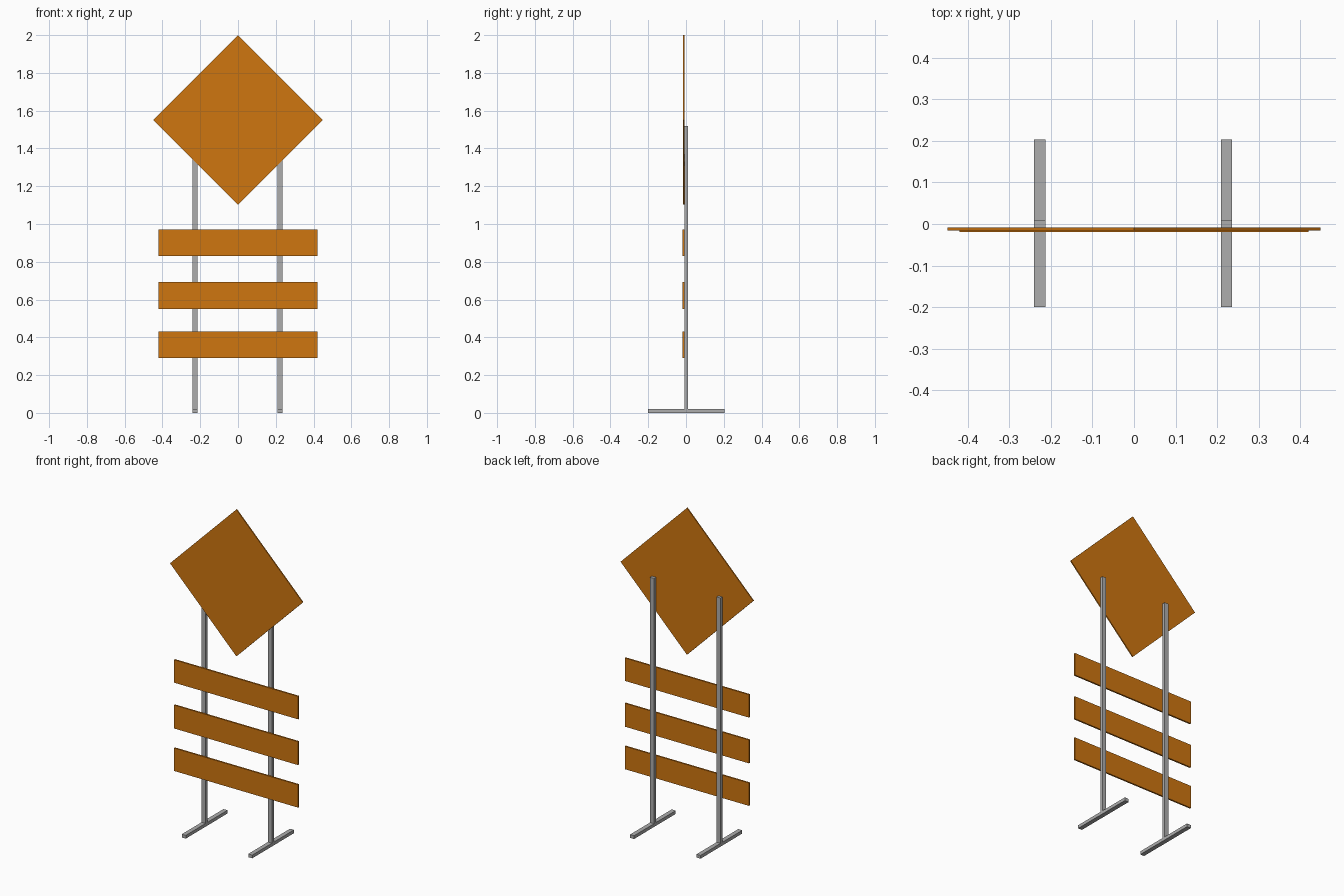
import bpy, math

if "Cube" in bpy.data.objects:
    bpy.data.objects.remove(bpy.data.objects["Cube"])


def material(name, rgb):
    m = bpy.data.materials.new(name)
    m.diffuse_color = (*rgb, 1)
    m.use_nodes = True
    m.node_tree.nodes["Principled BSDF"].inputs["Base Color"].default_value = m.diffuse_color
    return m


orange = material("orange", (0.62, 0.18, 0.005))
grey = material("grey metal", (0.42, 0.42, 0.42))


def box(name, x, y, z, mat, turn=0):
    """Box from (min, max) ranges, optionally turned about the y axis."""
    bpy.ops.mesh.primitive_cube_add(size=1)
    o = bpy.context.object
    o.name = name
    o.location = [(a + b) / 2 for a, b in (x, y, z)]
    o.scale = [b - a for a, b in (x, y, z)]
    o.rotation_euler.y = turn
    o.data.materials.append(mat)
    return o


# Upright posts standing on cross feet
for side, cx in (("left", -0.227), ("right", 0.223)):
    xs = (cx - 0.0135, cx + 0.0135)
    box(side + "_post", xs, (-0.009, 0.01), (0.02, 1.52), grey)
    box(side + "_foot", xs, (-0.2, 0.203), (0, 0.02), grey)

# Horizontal boards
for i, (z0, z1) in enumerate(((0.29, 0.43), (0.55, 0.693), (0.83, 0.97))):
    box(f"board_{i + 1}", (-0.42, 0.42), (-0.019, -0.009), (z0, z1), orange)

# Diamond sign: a square turned 45 degrees
h = 0.449 / math.sqrt(2)
box("diamond_sign", (-h, h), (-0.016, -0.009), (1.551 - h, 1.551 + h), orange, math.pi / 4)
